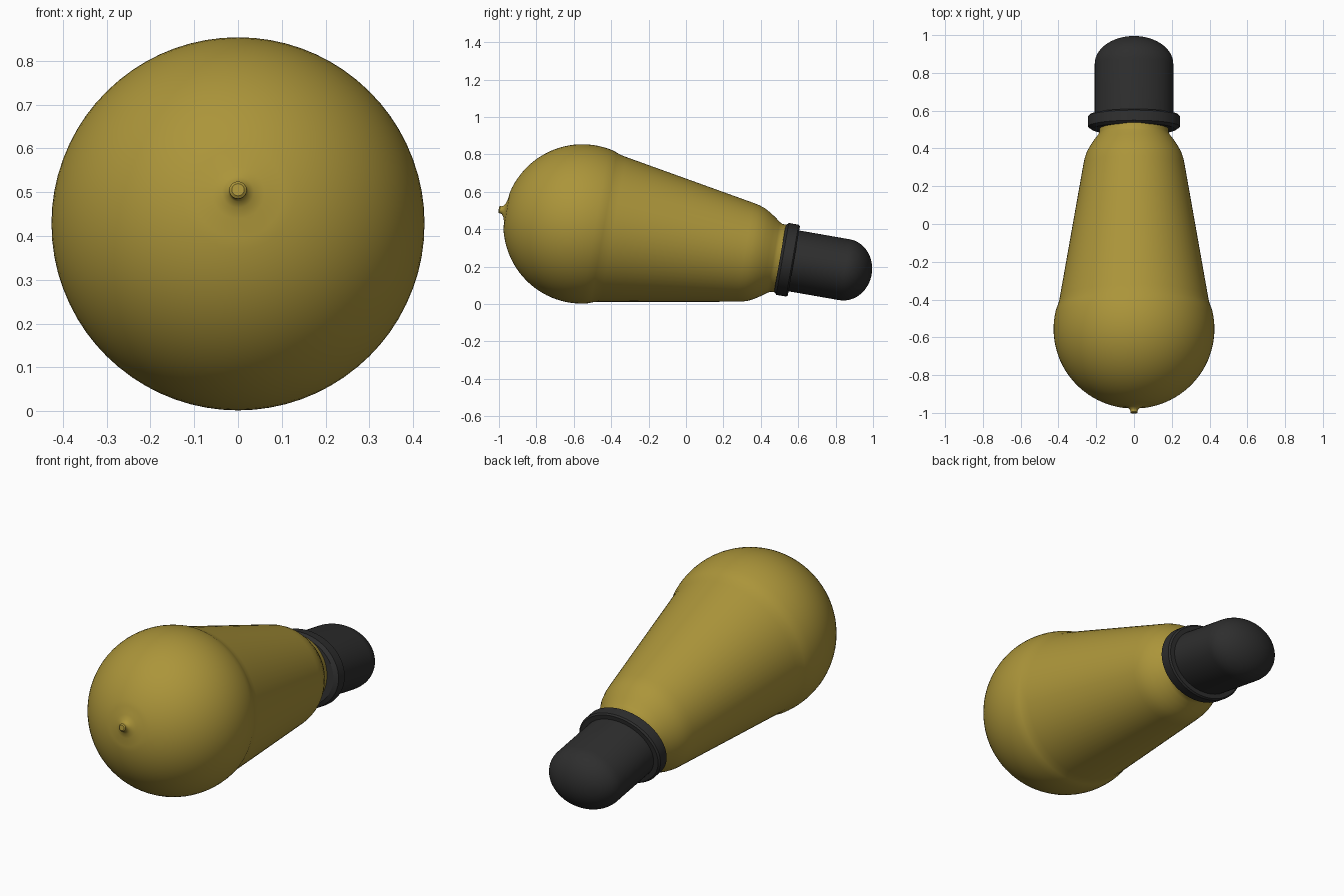
import bpy, bmesh, math
from mathutils import Matrix

cube = bpy.data.objects.get("Cube")
if cube:
    bpy.data.objects.remove(cube, do_unlink=True)

TILT = math.radians(99.9)
CENTRE = (0, -0.556, 0.428)      # middle of the round bulb
R = 0.426


def material(name, colour):
    m = bpy.data.materials.new(name)
    m.use_nodes = True
    m.diffuse_color = colour
    m.node_tree.nodes["Principled BSDF"].inputs["Base Color"].default_value = colour
    return m


def lathe(name, profile, mat, x_scale=1.0, sides=72, angle=35):
    """Spin (radius, distance along axis) points, then tilt the part into place."""
    bm = bmesh.new()
    verts = [bm.verts.new((r, 0, s)) for r, s in profile]
    edges = [bm.edges.new(pair) for pair in zip(verts, verts[1:])]
    bmesh.ops.spin(bm, geom=verts + edges, cent=(0, 0, 0), axis=(0, 0, 1),
                   angle=math.tau, steps=sides, use_duplicate=False)
    bmesh.ops.remove_doubles(bm, verts=bm.verts, dist=0.0002)
    bmesh.ops.scale(bm, vec=(x_scale, 1, 1), verts=bm.verts)
    bmesh.ops.transform(bm, verts=bm.verts, matrix=Matrix.Translation(CENTRE)
                        @ Matrix.Rotation(-TILT, 4, 'X'))
    bmesh.ops.recalc_face_normals(bm, faces=bm.faces)
    mesh = bpy.data.meshes.new(name)
    bm.to_mesh(mesh)
    bm.free()
    mesh.materials.append(mat)
    obj = bpy.data.objects.new(name, mesh)
    bpy.context.collection.objects.link(obj)
    bpy.ops.object.select_all(action='DESELECT')
    obj.select_set(True)
    bpy.context.view_layer.objects.active = obj
    bpy.ops.object.shade_smooth_by_angle(angle=math.radians(angle))
    return obj


olive = material("olive gold", (0.41, 0.30, 0.042, 1))
black = material("soft black", (0.027, 0.027, 0.027, 1))

# Glass: sealed tip, round bulb, tapering body and neck
tip = [(0, -0.452), (0.014, -0.452), (0.02, -0.447), (0.019, -0.439),
       (0.023, -0.430), (0.036, -0.421), (0.06, -0.413)]
ball = []
for i in range(25):
    a = math.radians(-76 + i * 89.5 / 24)
    ball.append((R * math.cos(a), (R if a > 0 else 0.421) * math.sin(a)))
body = [(0.407, 0.118), (0.400, 0.137), (0.393, 0.17), (0.268, 0.885),
        (0.262, 0.915), (0.251, 0.948), (0.235, 0.978), (0.213, 1.012),
        (0.192, 1.04), (0.184, 1.055), (0.183, 1.09), (0, 1.09)]
lathe("glass_bulb", tip + ball + body, olive)

# Oval collar with chamfered edges
lathe("collar", [(0, 1.074), (0.178, 1.074), (0.195, 1.088), (0.195, 1.142),
                 (0.188, 1.15), (0, 1.15)], black, x_scale=1.25, angle=25)

# Oval cap with a domed end
dome = [(0.165 * math.cos(math.radians(t)), 1.425 + 0.147 * math.sin(math.radians(t)))
        for t in range(0, 91, 6)]
lathe("cap", [(0, 1.11), (0.165, 1.11)] + dome, black, x_scale=1.26)
